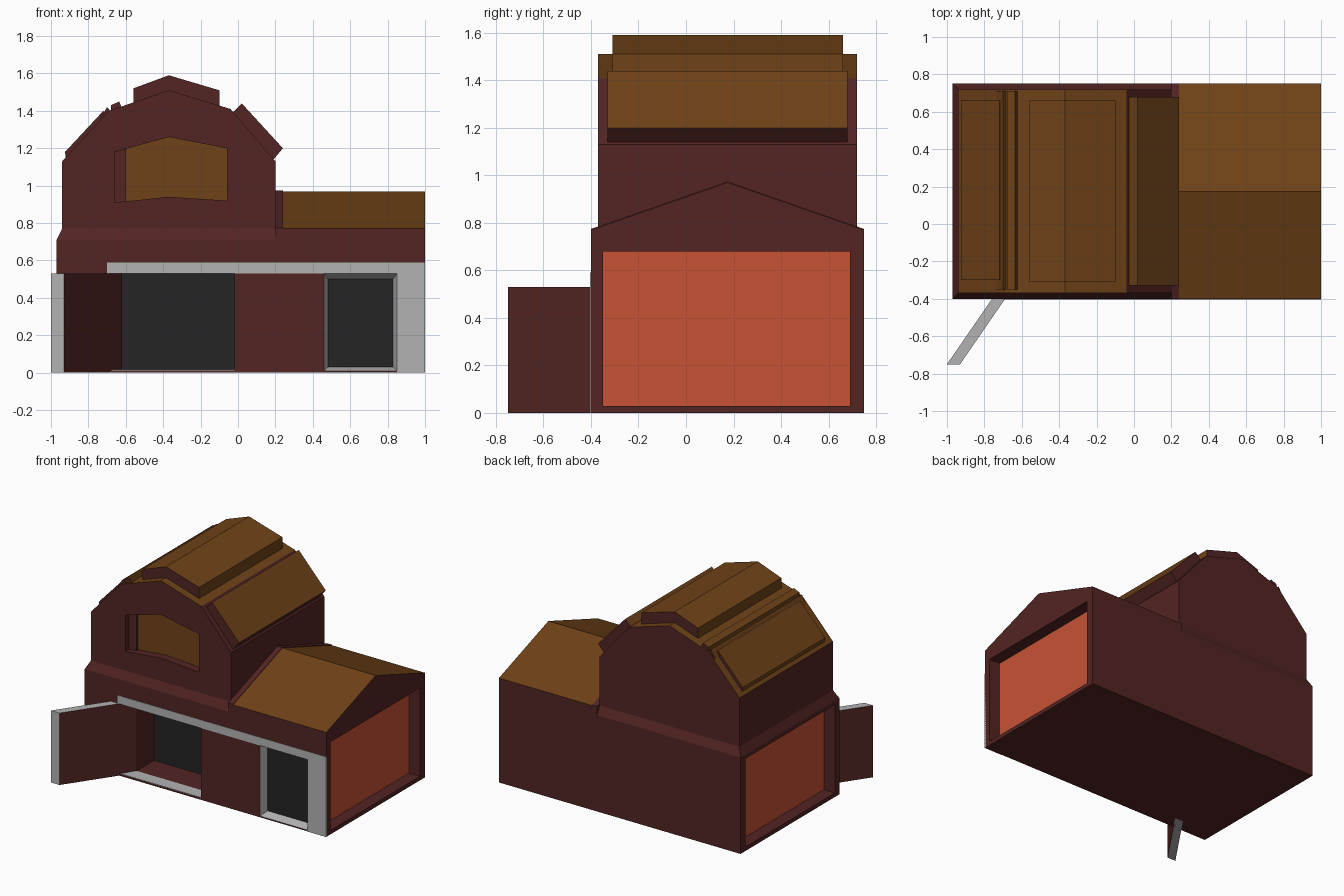
import bpy, bmesh
from mathutils import Vector

if "Cube" in bpy.data.objects:
    bpy.data.objects.remove(bpy.data.objects["Cube"])

RED, BROWN, GREY, ORANGE, BLACK = range(5)
COLS = [("barn_red", (0.085, 0.018, 0.017)), ("roof_brown", (0.16, 0.055, 0.009)),
        ("trim_grey", (0.45, 0.45, 0.45)), ("wall_orange", (0.58, 0.085, 0.036)),
        ("dark_interior", (0.018, 0.018, 0.018))]
MATS = []
for n, c in COLS:
    m = bpy.data.materials.new(n)
    m.diffuse_color = (*c, 1)
    m.use_nodes = True
    m.node_tree.nodes["Principled BSDF"].inputs["Base Color"].default_value = m.diffuse_color
    MATS.append(m)


def loft(name, rings, paint):
    """Closed solid through matching rings; paint(normal) gives the material index."""
    bm = bmesh.new()
    vs = [[bm.verts.new(p) for p in r] for r in rings]
    k = len(vs[0])
    bm.faces.new(vs[0])
    bm.faces.new(vs[-1])
    for a, b in zip(vs, vs[1:]):
        for i in range(k):
            j = (i + 1) % k
            bm.faces.new((a[i], a[j], b[j], b[i]))
    bmesh.ops.recalc_face_normals(bm, faces=bm.faces)
    bm.normal_update()
    for f in bm.faces:
        f.material_index = paint(f.normal)
    me = bpy.data.meshes.new(name)
    bm.to_mesh(me)
    bm.free()
    for m in MATS:
        me.materials.append(m)
    ob = bpy.data.objects.new(name, me)
    bpy.context.collection.objects.link(ob)
    return ob


def prism(name, axis, pts, a, b, paint):
    """Extrude a 2D profile along an axis from a to b."""
    def at(p, t):
        return {"x": (t, p[0], p[1]), "y": (p[0], t, p[1]), "z": (p[0], p[1], t)}[axis]
    return loft(name, [[at(p, t) for p in pts] for t in (a, b)], paint)


def rect(u0, u1, v0, v1):
    return [(u0, v0), (u1, v0), (u1, v1), (u0, v1)]


def cut(ob, cutter):
    """Carve a recess; the cutter's colours stay on the recess faces."""
    mod = ob.modifiers.new("recess", "BOOLEAN")
    mod.operation = "DIFFERENCE"
    mod.solver = "EXACT"
    mod.object = cutter
    bpy.context.view_layer.objects.active = ob
    bpy.ops.object.modifier_apply(modifier=mod.name)
    bpy.data.objects.remove(cutter)


def solid(c):
    return lambda n: c


# ground floor of the barn, with the chamfered ledge
def slab(x0, x1, y0, y1, z):
    return [(x, y, z) for x, y in rect(x0, x1, y0, y1)]

base = loft("barn_base", [slab(-0.97, 0.21, -0.40, 0.75, 0), slab(-0.97, 0.21, -0.40, 0.75, 0.71),
                          slab(-0.94, 0.20, -0.37, 0.72, 0.77)], solid(RED))
# side recess and large doorway
side = rect(-0.35, 0.69, 0.03, 0.68)
cut(base, prism("cutter", "x", side, -1.1, -0.88, lambda n: ORANGE if n.x > 0.5 else RED))
doorway = [(-0.69, -0.40), (-0.62, -0.30), (-0.62, -0.09), (-0.02, -0.09), (-0.02, -0.46), (-0.69, -0.46)]
cut(base, prism("cutter", "z", doorway, 0.012, 0.53,
                lambda n: BLACK if n.y > 0.9 else RED))
prism("doorway_sill", "z", [(-0.68, -0.398), (-0.62, -0.30), (-0.02, -0.30), (-0.02, -0.398)],
      0.005, 0.016, solid(GREY))

# open door swung outwards
prism("open_door", "z", [(-1.0, -0.75), (-0.93, -0.75), (-0.62, -0.30), (-0.69, -0.30)], 0, 0.53,
      lambda n: RED if abs(n.x) > 0.5 else GREY)

# upper floor with gambrel top
upper = prism("barn_upper", "y", [(-0.94, 0.77), (0.20, 0.77), (0.20, 1.13), (-0.04, 1.41),
                                  (-0.37, 1.51), (-0.69, 1.40), (-0.94, 1.13)], -0.37, 0.72,
              lambda n: BROWN if n.z > 0.3 and n.x < 0.5 else RED)
window = [(-0.66, 0.91), (-0.37, 0.94), (-0.06, 0.92), (-0.06, 1.20), (-0.37, 1.26), (-0.66, 1.18)]
cut(upper, prism("cutter", "y", window, -0.45, -0.31, lambda n: BROWN if n.y > 0.5 else RED))
prism("window_jamb", "y", [(-0.66, 0.91), (-0.60, 0.916), (-0.60, 1.196), (-0.66, 1.18)],
      -0.325, -0.30, solid(RED))

# side wing with gabled roof
wing = prism("wing", "x", [(-0.40, 0), (0.75, 0), (0.75, 0.77), (0.175, 0.97), (-0.40, 0.77)],
             0.20, 1.0, lambda n: BROWN if n.z > 0.5 else RED)
cut(wing, prism("cutter", "x", side, 0.91, 1.1, lambda n: ORANGE if n.x < -0.5 else RED))
# small doorway with sloped frame
cut(wing, loft("cutter", [[(x, -0.46, z) for x, z in rect(0.44, 0.87, -0.012, 0.56)],
                          [(x, -0.34, z) for x, z in rect(0.48, 0.83, 0.03, 0.50)]],
               lambda n: BLACK if n.y > 0.9 else GREY))
prism("wing_flashing", "x", [(-0.40, 0.77), (-0.40, 0.774), (0.175, 0.974), (0.75, 0.774),
                             (0.75, 0.77), (0.175, 0.97)], 0.20, 0.24, solid(RED))

# flat trim on the front wall
prism("header_trim", "y", rect(-0.70, 1.0, 0.53, 0.59), -0.403, -0.39, solid(GREY))
prism("corner_trim", "y", rect(0.85, 1.0, 0.0, 0.53), -0.403, -0.39, solid(GREY))

# raised roof pieces: name, profile, y range
ROOF = [
    ("ridge_cap", [(-0.56, 1.43), (-0.56, 1.52), (-0.37, 1.59), (-0.10, 1.51), (-0.10, 1.42), (-0.37, 1.48)], -0.31, 0.66),
    ("right_roof_panel", [(0.02, 1.44), (0.24, 1.20), (0.19, 1.14), (-0.03, 1.39)], -0.33, 0.68),
    ("left_roof_panel", [(-0.92, 1.14), (-0.925, 1.18), (-0.72, 1.40), (-0.70, 1.37)], -0.30, 0.66),
    ("left_roof_rail", [(-0.735, 1.36), (-0.70, 1.42), (-0.675, 1.39), (-0.70, 1.34)], -0.35, 0.71),
    ("upper_roof_rail", [(-0.68, 1.39), (-0.68, 1.43), (-0.635, 1.45), (-0.615, 1.40)], -0.35, 0.71),
]
for name, prof, y0, y1 in ROOF:
    prism(name, "y", prof, y0, y1, lambda n: RED if abs(n.y) > 0.5 or n.z < -0.3 else BROWN)
